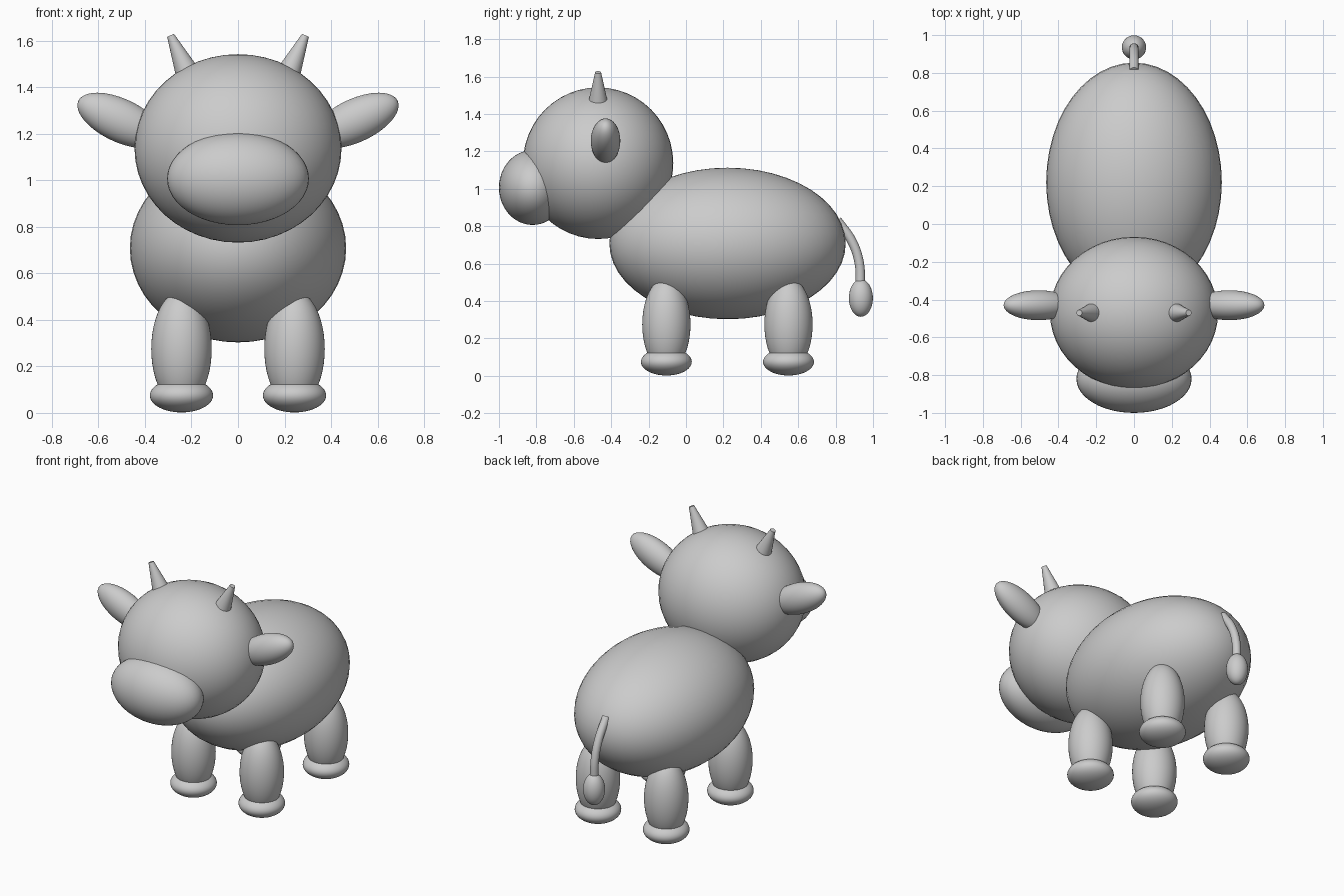
import bpy
from math import radians
from mathutils import Vector

if "Cube" in bpy.data.objects:
    bpy.data.objects.remove(bpy.data.objects["Cube"])


def ball(name, loc, radii, tilt=0):
    """Smooth ellipsoid, optionally tilted about the y axis."""
    bpy.ops.mesh.primitive_uv_sphere_add(segments=48, ring_count=24, location=loc)
    ob = bpy.context.object
    ob.name = name
    ob.scale = radii
    bpy.ops.object.transform_apply(location=False, rotation=False, scale=True)
    ob.rotation_euler = (0, tilt, 0)
    bpy.ops.object.shade_smooth()
    return ob


def cone(name, a, b, r1, r2):
    """Truncated cone running from point a to point b."""
    a, b = Vector(a), Vector(b)
    bpy.ops.mesh.primitive_cone_add(vertices=32, radius1=r1, radius2=r2,
                                    depth=(b - a).length, location=(a + b) / 2)
    ob = bpy.context.object
    ob.name = name
    ob.rotation_euler = (b - a).to_track_quat('Z', 'Y').to_euler()
    bpy.ops.object.shade_smooth_by_angle()
    return ob


# Trunk, head and muzzle
ball("body", (0, 0.222, 0.708), (0.465, 0.632, 0.405))
ball("head", (0, -0.47, 1.137), (0.445, 0.402, 0.405))
ball("muzzle", (0, -0.82, 1.007), (0.305, 0.18, 0.2))

for side, s in (("left", 1), ("right", -1)):
    # Ears and horns
    ball(f"ear_{side}", (s * 0.505, -0.43, 1.257), (0.2, 0.079, 0.093), -s * radians(25))
    cone(f"horn_{side}", (s * 0.208, -0.47, 1.44), (s * 0.29, -0.47, 1.623), 0.057, 0.016)

    # Legs and hooves
    for end, y in (("front", -0.105), ("back", 0.548)):
        ball(f"{end}_leg_{side}", (s * 0.243, y, 0.275), (0.13, 0.129, 0.25))
        ball(f"{end}_hoof_{side}", (s * 0.243, y, 0.075), (0.136, 0.136, 0.073))

# Tail: bevelled curve with a tuft at the end
curve = bpy.data.curves.new("tail", 'CURVE')
curve.dimensions = '3D'
curve.bevel_depth = 0.025
curve.bevel_resolution = 6
curve.use_fill_caps = True
spline = curve.splines.new('BEZIER')
path = [(0.808, 0.832), (0.886, 0.722), (0.925, 0.61), (0.933, 0.46)]
spline.bezier_points.add(len(path) - 1)
for p, (y, z) in zip(spline.bezier_points, path):
    p.co = (0, y, z)
    p.handle_left_type = p.handle_right_type = 'AUTO'
tail = bpy.data.objects.new("tail", curve)
bpy.context.collection.objects.link(tail)
ball("tail_tuft", (0, 0.935, 0.416), (0.064, 0.064, 0.1))
